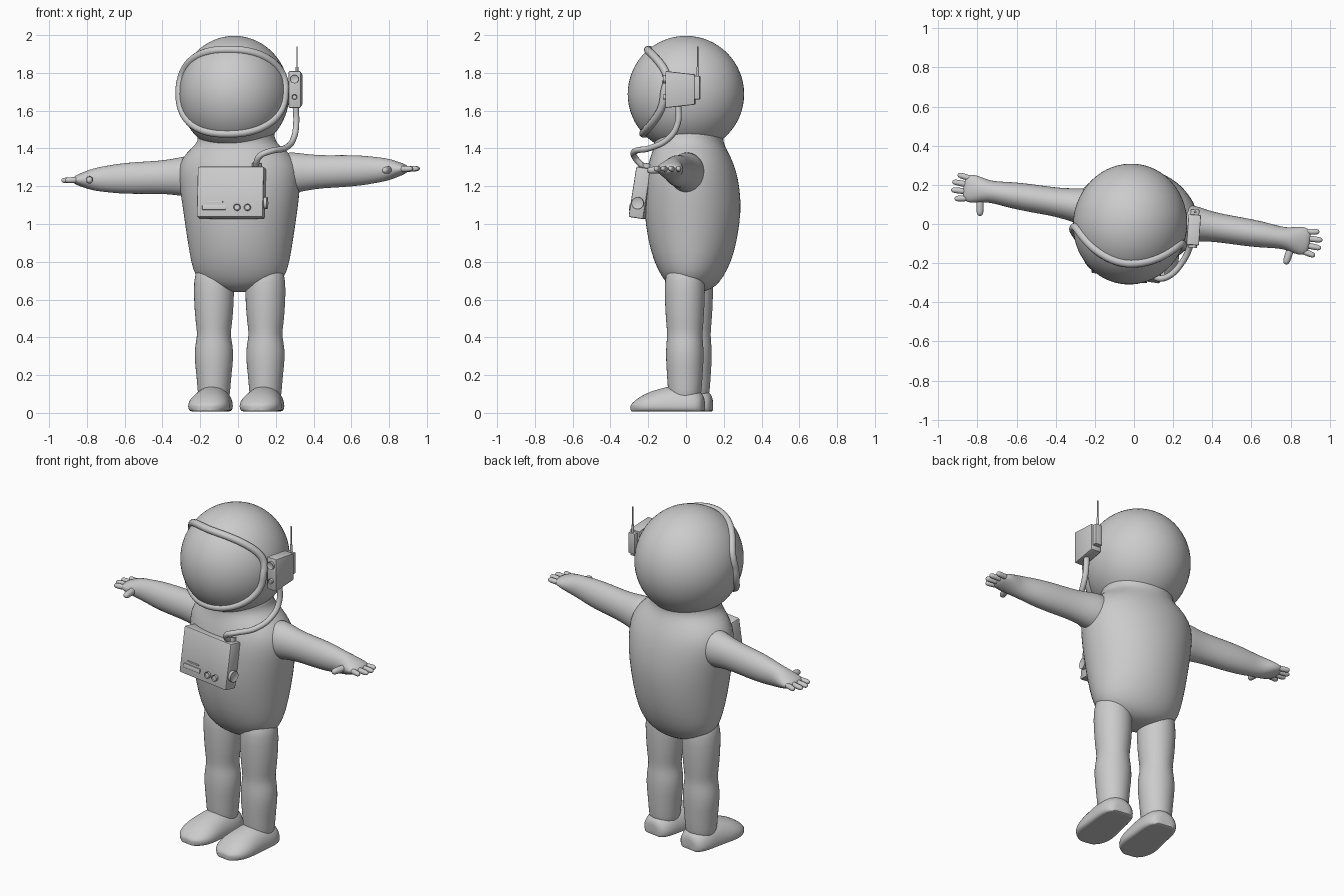
import bpy, bmesh, math
from mathutils import Vector, Matrix

if "Cube" in bpy.data.objects:
    bpy.data.objects.remove(bpy.data.objects["Cube"])

suit = bpy.data.materials.new("light_grey")
suit.diffuse_color = (0.6, 0.6, 0.6, 1)
suit.use_nodes = True
suit.node_tree.nodes["Principled BSDF"].inputs["Base Color"].default_value = suit.diffuse_color

# The whole figure is turned slightly about the vertical axis
TURN = Matrix.Translation((0.012, 0.035, 0)) @ Matrix.Rotation(math.radians(-9), 4, 'Z')


def finish(name, bm, matrix=None, subdiv=0, angle=40):
    bmesh.ops.recalc_face_normals(bm, faces=bm.faces)
    me = bpy.data.meshes.new(name)
    bm.to_mesh(me)
    bm.free()
    me.materials.append(suit)
    ob = bpy.data.objects.new(name, me)
    bpy.context.collection.objects.link(ob)
    if matrix is not None:
        ob.matrix_world = matrix
    if subdiv:
        ob.modifiers.new("smooth", 'SUBSURF').levels = subdiv
        ob.modifiers["smooth"].render_levels = subdiv
    bpy.ops.object.select_all(action='DESELECT')
    ob.select_set(True)
    bpy.context.view_layer.objects.active = ob
    bpy.ops.object.shade_smooth_by_angle(angle=math.radians(angle))
    return ob


def loft(name, rings, matrix=TURN, subdiv=1, angle=70):
    """Skin a list of equal-length point rings and cap both ends."""
    bm = bmesh.new()
    rows = [[bm.verts.new(p) for p in ring] for ring in rings]
    n = len(rows[0])
    for a, b in zip(rows, rows[1:]):
        for i in range(n):
            j = (i + 1) % n
            bm.faces.new((a[i], a[j], b[j], b[i]))
    for row in (rows[0], rows[-1]):
        mid = bm.verts.new(sum((v.co for v in row), Vector()) / n)
        for i in range(n):
            bm.faces.new((row[i], row[(i + 1) % n], mid))
    return finish(name, bm, matrix, subdiv, angle)


def ellipse(center, u, v, n=24):
    c, u, v = Vector(center), Vector(u), Vector(v)
    return [c + u * math.cos(2 * math.pi * i / n) + v * math.sin(2 * math.pi * i / n)
            for i in range(n)]


def box(name, size, matrix, bevel=0.006, taper=1.0):
    """Bevelled box; its +y end is scaled by taper."""
    bm = bmesh.new()
    bmesh.ops.create_cube(bm, size=1)
    for v in bm.verts:
        k = taper if v.co.y > 0 else 1
        v.co = Vector((v.co.x * size[0], v.co.y * size[1], v.co.z * size[2] * k))
    bmesh.ops.bevel(bm, geom=bm.edges[:], offset=bevel, segments=2, affect='EDGES', profile=0.5)
    return finish(name, bm, matrix)


def knob(name, radius, depth, matrix):
    """Round knob whose axis is the local y axis, with a recessed face."""
    bm = bmesh.new()
    bmesh.ops.create_cone(bm, cap_ends=True, segments=24, radius1=radius, radius2=radius, depth=depth)
    caps = [f for f in bm.faces if len(f.verts) > 4]
    bmesh.ops.inset_individual(bm, faces=caps, thickness=radius * 0.25, depth=-depth * 0.2)
    bm.transform(Matrix.Rotation(math.pi / 2, 4, 'X'))
    return finish(name, bm, matrix)


def tube(name, points, radius, matrix=None, cyclic=False):
    cu = bpy.data.curves.new(name, 'CURVE')
    cu.dimensions = '3D'
    cu.bevel_depth, cu.bevel_resolution, cu.resolution_u = radius, 4, 6
    cu.use_fill_caps = True
    sp = cu.splines.new('BEZIER')
    sp.bezier_points.add(len(points) - 1)
    for bp, p in zip(sp.bezier_points, points):
        bp.co = p
        bp.handle_left_type = bp.handle_right_type = 'AUTO'
    sp.use_cyclic_u = cyclic
    cu.materials.append(suit)
    ob = bpy.data.objects.new(name, cu)
    bpy.context.collection.objects.link(ob)
    if matrix is not None:
        ob.matrix_world = matrix
    return ob


def digit(name, a, b, r):
    """Finger with a rounded tip."""
    a, b = Vector(a), Vector(b)
    d = (b - a).normalized()
    u = d.cross(Vector((0, 0, 1))).normalized()
    w = d.cross(u)
    steps = [(0, 1), (0.5, 1), (0.82, 0.95), (0.95, 0.7), (1, 0.3)]
    loft(name, [ellipse(a.lerp(b, t), u * r * k, w * r * k, 12) for t, k in steps])


# Torso: height, half width, half depth, depth centre
torso = [(0.64, 0.06, 0.05, 0.0), (0.655, 0.14, 0.10, 0.0), (0.69, 0.215, 0.14, 0.0),
         (0.75, 0.253, 0.18, 0.0), (0.85, 0.272, 0.222, 0.0), (1.0, 0.295, 0.25, 0.0),
         (1.12, 0.312, 0.257, 0.0), (1.24, 0.328, 0.245, -0.005), (1.32, 0.318, 0.225, -0.01),
         (1.38, 0.272, 0.20, -0.015), (1.42, 0.218, 0.185, -0.02), (1.46, 0.20, 0.18, -0.025),
         (1.51, 0.215, 0.205, -0.03)]
loft("torso", [ellipse((-0.02 * max(0, z - 1.2) / 0.3, y, z), (rx, 0, 0), (0, ry, 0), 32)
               for z, rx, ry, y in torso])

# Helmet
HEAD = TURN @ Matrix.Translation((-0.026, -0.04, 1.688))
HR = Vector((0.291, 0.309, 0.308))
bm = bmesh.new()
bmesh.ops.create_uvsphere(bm, u_segments=64, v_segments=32, radius=1)
bm.transform(Matrix.Diagonal((*HR, 1)))
finish("helmet", bm, HEAD)

# Visor rim: rounded outline projected on the helmet surface
rim = []
for i in range(40):
    t = 2 * math.pi * i / 40
    c, s = math.cos(t), math.sin(t)
    x = 0.283 * math.copysign(abs(c) ** 0.85, c)
    z = 0.012 + 0.222 * math.copysign(abs(s) ** 0.85, s)
    y = -HR.y * math.sqrt(max(0, 1 - (x / HR.x) ** 2 - (z / HR.z) ** 2))
    rim.append((x, y, z))
tube("visor_rim", rim, 0.021, HEAD, True)

# Arms: distance from centre, half depth, half height
arm = [(0.22, 0.10, 0.115), (0.30, 0.092, 0.107), (0.36, 0.08, 0.096), (0.44, 0.073, 0.087),
       (0.55, 0.072, 0.086), (0.65, 0.067, 0.08), (0.72, 0.058, 0.07), (0.77, 0.056, 0.063),
       (0.81, 0.066, 0.053), (0.85, 0.074, 0.038), (0.88, 0.068, 0.026), (0.895, 0.045, 0.015)]
# Fingers: base depth, tip distance, tip depth
fingers = [(-0.05, 0.932, -0.064), (-0.017, 0.957, -0.022), (0.017, 0.957, 0.02), (0.049, 0.935, 0.06)]
# Legs: height, half width, half depth
leg = [(0.04, 0.08, 0.08), (0.13, 0.088, 0.091), (0.2, 0.093, 0.095), (0.3, 0.106, 0.102),
       (0.37, 0.098, 0.098), (0.415, 0.087, 0.093), (0.48, 0.098, 0.1), (0.58, 0.106, 0.106),
       (0.7, 0.109, 0.109), (0.78, 0.09, 0.09)]
# Feet: depth, half width, height
foot = [(0.105, 0.05, 0.085), (0.09, 0.08, 0.11), (0.04, 0.1, 0.14), (-0.04, 0.102, 0.148),
        (-0.11, 0.108, 0.135), (-0.18, 0.114, 0.115), (-0.235, 0.1, 0.088), (-0.27, 0.068, 0.06),
        (-0.285, 0.035, 0.045)]


def foot_ring(x, y, w, h, n=24):
    pts = []
    for i in range(n):
        t = 2 * math.pi * i / n
        c, s = math.cos(t), math.sin(t)
        z = 0.035 + ((h - 0.035) * s if s > 0 else -0.027 * min(1, abs(s) * 2.5))
        pts.append(Vector((x + w * c, y, z)))
    return pts


for side, m in (("right", -1), ("left", 1)):
    def arm_z(d):
        return 1.262 + 0.028 * m * d / 0.85
    loft(side + "_arm", [ellipse((m * d, 0.012, arm_z(d)), (0, ry, 0), (0, 0, rz)) for d, ry, rz in arm])
    for k, (y0, d, y1) in enumerate(fingers):
        digit(f"{side}_finger_{k + 1}", (m * 0.86, y0 + 0.012, arm_z(0.86)), (m * d, y1 + 0.012, arm_z(d)), 0.016)
    digit(side + "_thumb", (m * 0.805, -0.025, arm_z(0.8)), (m * 0.79, -0.118, arm_z(0.8) - 0.005), 0.02)
    loft(side + "_leg", [ellipse((m * 0.138, -0.02, z), (rx, 0, 0), (0, ry, 0)) for z, rx, ry in leg])
    loft(side + "_foot", [foot_ring(m * 0.138, y - 0.022, w, h) for y, w, h in foot])

# Chest control box with its details
CHEST = (Matrix.Translation((-0.035, -0.218, 1.165)) @ Matrix.Rotation(math.radians(-9), 4, 'Z')
         @ Matrix.Rotation(math.radians(-9), 4, 'X'))
at = lambda x, y, z: CHEST @ Matrix.Translation((x, y, z))
box("chest_box", (0.355, 0.08, 0.27), CHEST, 0.008)
box("chest_slot", (0.125, 0.012, 0.026), at(-0.085, -0.041, -0.085), 0.003)
box("chest_strip", (0.085, 0.01, 0.008), at(-0.08, -0.041, -0.055), 0.002)
for k, x in enumerate((0.04, 0.095)):
    knob(f"chest_knob_{k + 1}", 0.018, 0.02, at(x, -0.044, -0.085))
knob("side_dial", 0.032, 0.024, at(0.182, 0, -0.055) @ Matrix.Rotation(math.pi / 2, 4, 'Z'))
knob("hose_socket", 0.026, 0.035, at(0.13, 0.012, 0.142) @ Matrix.Rotation(math.pi / 2, 4, 'X'))

# Radio on the helmet side
RADIO = Matrix.Translation((0.305, -0.03, 1.712)) @ Matrix.Rotation(math.radians(-4), 4, 'Z')
rat = lambda x, y, z: RADIO @ Matrix.Translation((x, y, z))
box("radio_box", (0.064, 0.155, 0.195), RADIO, 0.005, 0.82)
box("radio_back_plate", (0.045, 0.03, 0.125), rat(0, 0.09, 0.01), 0.004)
knob("radio_knob_large", 0.022, 0.02, rat(0, -0.081, 0.055))
knob("radio_knob_small", 0.014, 0.02, rat(0, -0.081, -0.04))
tube("antenna_base", [(0.312, 0.062, 1.70), (0.312, 0.062, 1.83)], 0.007)
tube("antenna", [(0.312, 0.062, 1.80), (0.312, 0.062, 1.94)], 0.0035)

# Air hose from the radio to the chest box
tube("air_hose", [(0.305, -0.04, 1.63), (0.308, -0.045, 1.53), (0.295, -0.09, 1.455), (0.25, -0.19, 1.402),
                  (0.17, -0.27, 1.385), (0.115, -0.275, 1.36), (0.092, -0.22, 1.295)], 0.016)
